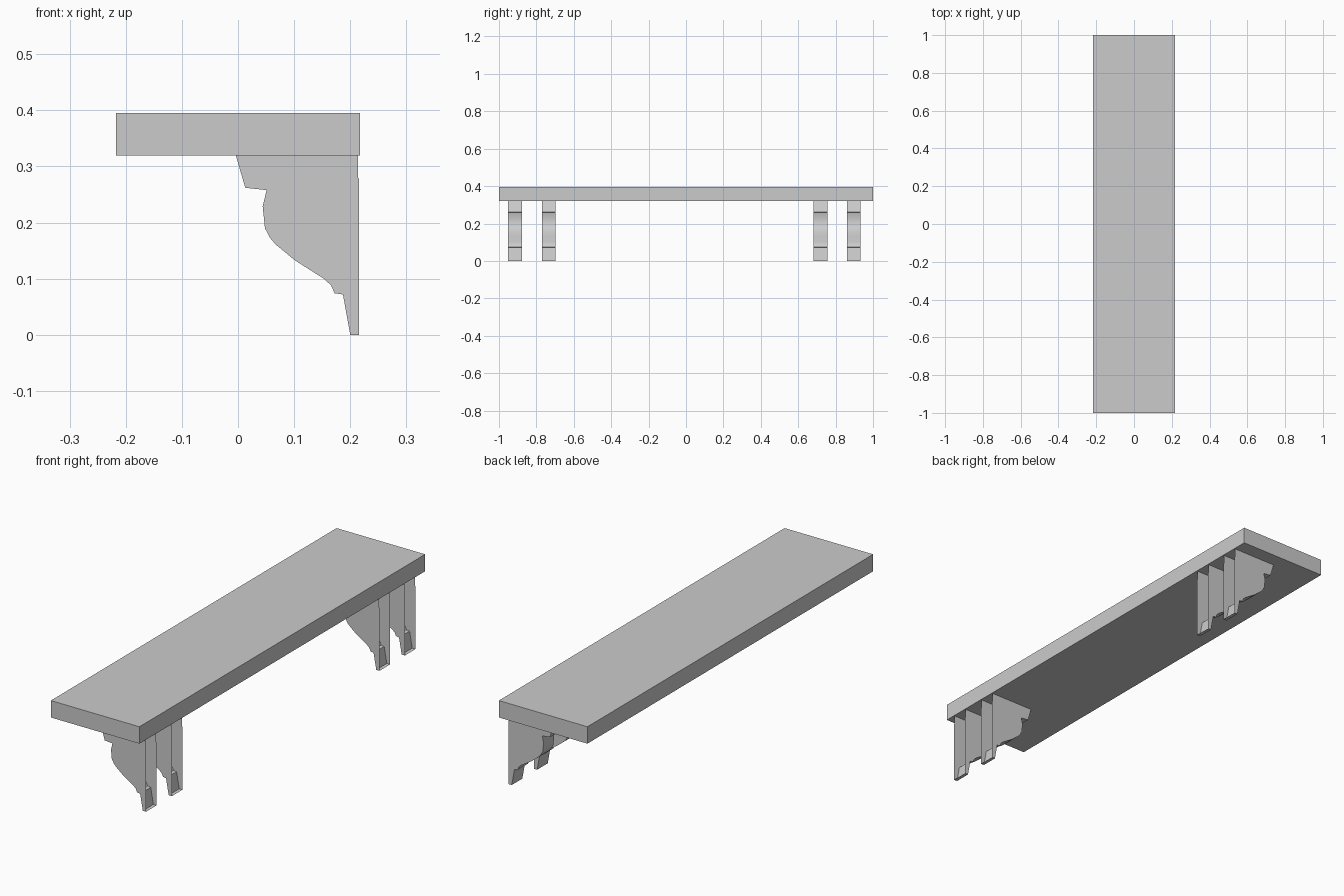
import bpy, bmesh

cube = bpy.data.objects.get("Cube")
if cube:
    bpy.data.objects.remove(cube, do_unlink=True)

grey = bpy.data.materials.new("plain_grey")
grey.use_nodes = True
colour = (0.6, 0.6, 0.6, 1)
grey.diffuse_color = colour
grey.node_tree.nodes["Principled BSDF"].inputs["Base Color"].default_value = colour


def finish(bm, name):
    mesh = bpy.data.meshes.new(name)
    bm.to_mesh(mesh)
    bm.free()
    mesh.materials.append(grey)
    obj = bpy.data.objects.new(name, mesh)
    bpy.context.collection.objects.link(obj)
    return obj


# Shelf board
bm = bmesh.new()
bmesh.ops.create_cube(bm, size=1)
bmesh.ops.scale(bm, vec=(0.434, 2, 0.075), verts=bm.verts)
bmesh.ops.translate(bm, vec=(0, 0, 0.3575), verts=bm.verts)
finish(bm, "shelf_board")

# Bracket outline (x, z), from the top front edge round to the top back edge
OUTLINE = [(-0.004, 0.32), (0.013, 0.262), (0.051, 0.258), (0.044, 0.229),
           (0.048, 0.19), (0.057, 0.173), (0.066, 0.162), (0.101, 0.133),
           (0.153, 0.1), (0.166, 0.088), (0.172, 0.074), (0.187, 0.072),
           (0.2, 0), (0.216, 0), (0.216, 0.278), (0.214, 0.28), (0.214, 0.32)]
BOTTOM_BACK = 13


def bracket(name, y0, y1):
    """Hollow bracket: two side walls and a curved front, open at the back."""
    bm = bmesh.new()
    near = [bm.verts.new((x, y0, z)) for x, z in OUTLINE]
    far = [bm.verts.new((x, y1, z)) for x, z in OUTLINE]
    bm.faces.new(near)
    bm.faces.new(far[::-1])
    for i in range(BOTTOM_BACK):
        bm.faces.new((near[i + 1], near[i], far[i], far[i + 1]))
    bm.normal_update()
    obj = finish(bm, name)
    bpy.ops.object.select_all(action='DESELECT')
    obj.select_set(True)
    bpy.context.view_layer.objects.active = obj
    bpy.ops.object.shade_smooth_by_angle(angle=0.5)


# Two pairs of brackets
for name, y in (("front_outer_bracket", -0.952), ("front_inner_bracket", -0.771),
                ("back_inner_bracket", 0.682), ("back_outer_bracket", 0.86)):
    bracket(name, y, y + 0.074)
